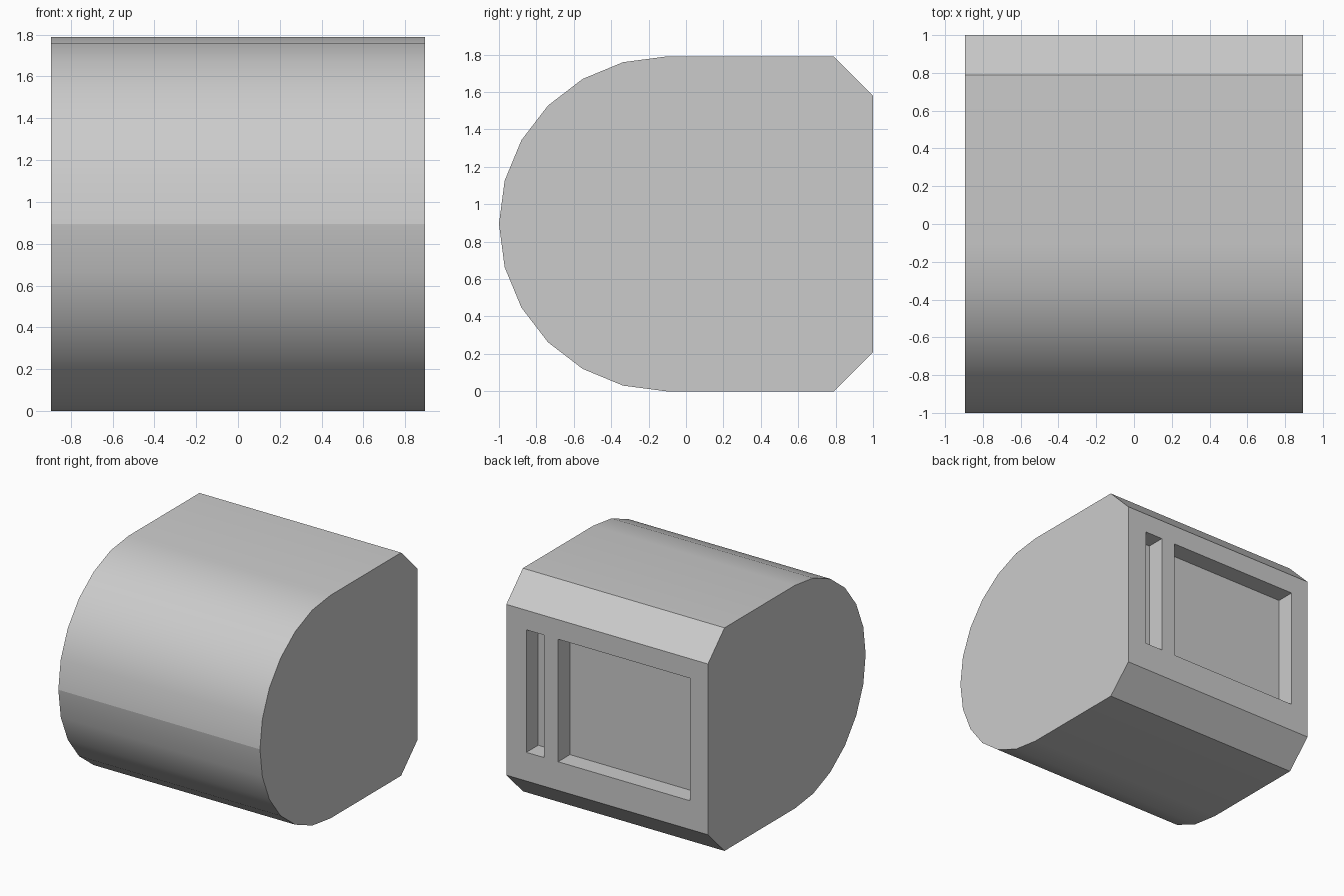
import bpy, bmesh, math

if "Cube" in bpy.data.objects:
    bpy.data.objects.remove(bpy.data.objects["Cube"])

HALF_W = 0.895      # half width along x
R = 0.895           # radius of the rounded front
CY = -1 + R         # arc centre in y
CHAMFER = 0.21
DEPTH = 0.15        # depth of the recesses in the back


def activate(ob):
    bpy.ops.object.select_all(action='DESELECT')
    ob.select_set(True)
    bpy.context.view_layer.objects.active = ob


def extrude_profile(name, profile):
    """Solid from a (y, z) outline, running across x."""
    bm = bmesh.new()
    face = bm.faces.new([bm.verts.new((-HALF_W, y, z)) for y, z in profile])
    ext = bmesh.ops.extrude_face_region(bm, geom=[face], use_keep_orig=True)
    new_verts = [v for v in ext["geom"] if isinstance(v, bmesh.types.BMVert)]
    bmesh.ops.translate(bm, verts=new_verts, vec=(2 * HALF_W, 0, 0))
    bmesh.ops.recalc_face_normals(bm, faces=bm.faces)
    mesh = bpy.data.meshes.new(name)
    bm.to_mesh(mesh)
    bm.free()
    ob = bpy.data.objects.new(name, mesh)
    bpy.context.collection.objects.link(ob)
    return ob


def cut_recess(target, x0, x1, z0, z1):
    """Sink a rectangular pocket into the back face."""
    bpy.ops.mesh.primitive_cube_add(size=1, location=((x0 + x1) / 2, 1, (z0 + z1) / 2))
    cutter = bpy.context.object
    cutter.name = "recess_cutter"
    cutter.scale = (x1 - x0, 2 * DEPTH, z1 - z0)
    cutter.hide_render = True
    mod = target.modifiers.new("recess", 'BOOLEAN')
    mod.operation = 'DIFFERENCE'
    mod.solver = 'EXACT'
    mod.object = cutter
    activate(target)
    bpy.ops.object.modifier_apply(modifier=mod.name)
    bpy.data.objects.remove(cutter, do_unlink=True)


# Body: half-round front, straight top and bottom, chamfered back
arc = [(CY + R * math.cos(a), R + R * math.sin(a))
       for a in (math.radians(90 + 15 * i) for i in range(13))]
back = [(1 - CHAMFER, 0), (1, CHAMFER), (1, 2 * R - CHAMFER), (1 - CHAMFER, 2 * R)]
body = extrude_profile("rounded_body", arc + back)

# Narrow slot and wide panel recess in the back
cut_recess(body, 0.56, 0.717, 0.44, 1.423)
cut_recess(body, -0.735, 0.435, 0.44, 1.423)

# Smooth curve, with a crease along the middle of the front
activate(body)
bpy.ops.object.shade_smooth_by_angle(angle=math.radians(30))
verts = body.data.vertices
for edge in body.data.edges:
    if all(verts[i].co.y < -0.995 for i in edge.vertices):
        edge.use_edge_sharp = True
